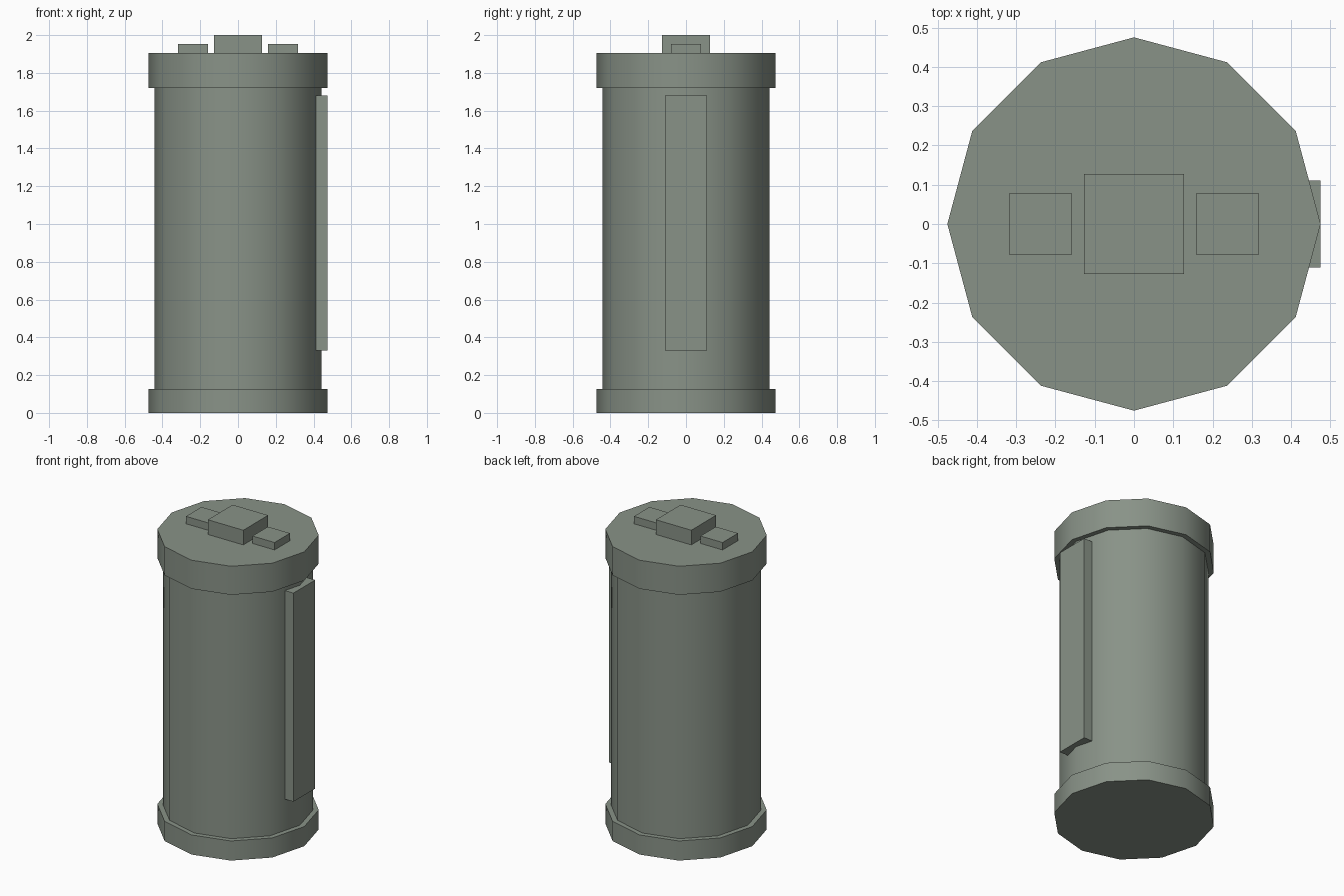
import bpy

if "Cube" in bpy.data.objects:
    bpy.data.objects.remove(bpy.data.objects["Cube"])

paint = bpy.data.materials.new("grey_green")
paint.diffuse_color = (0.25, 0.29, 0.245, 1)
paint.use_nodes = True
paint.node_tree.nodes["Principled BSDF"].inputs["Base Color"].default_value = paint.diffuse_color


def finish(name):
    ob = bpy.context.object
    ob.name = name
    ob.data.materials.append(paint)
    return ob


def drum(name, radius, z0, z1):
    # twelve-sided cylinder with a corner on each axis
    bpy.ops.mesh.primitive_cylinder_add(vertices=12, radius=radius, depth=z1 - z0,
                                        location=(0, 0, (z0 + z1) / 2))
    finish(name)
    bpy.ops.object.shade_smooth_by_angle(angle=0.7)


def block(name, x, y, z):
    # box given by its low and high limits on each axis
    bpy.ops.mesh.primitive_cube_add(size=1, location=[sum(r) / 2 for r in (x, y, z)])
    ob = finish(name)
    ob.scale = [r[1] - r[0] for r in (x, y, z)]
    bpy.ops.object.transform_apply(location=False, rotation=False, scale=True)


# Canister body with bottom and top rims
drum("body", 0.443, 0.06, 1.80)
drum("base_rim", 0.475, 0.0, 0.127)
drum("top_cap", 0.475, 1.72, 1.905)

# Raised terminals on the cap
block("centre_terminal", (-0.127, 0.127), (-0.127, 0.127), (1.88, 2.0))
for side, name in ((-1, "left_terminal"), (1, "right_terminal")):
    block(name, sorted((side * 0.159, side * 0.317)), (-0.079, 0.079), (1.88, 1.953))

# Vertical plate on the right side
block("side_plate", (0.412, 0.475), (-0.111, 0.111), (0.33, 1.68))
